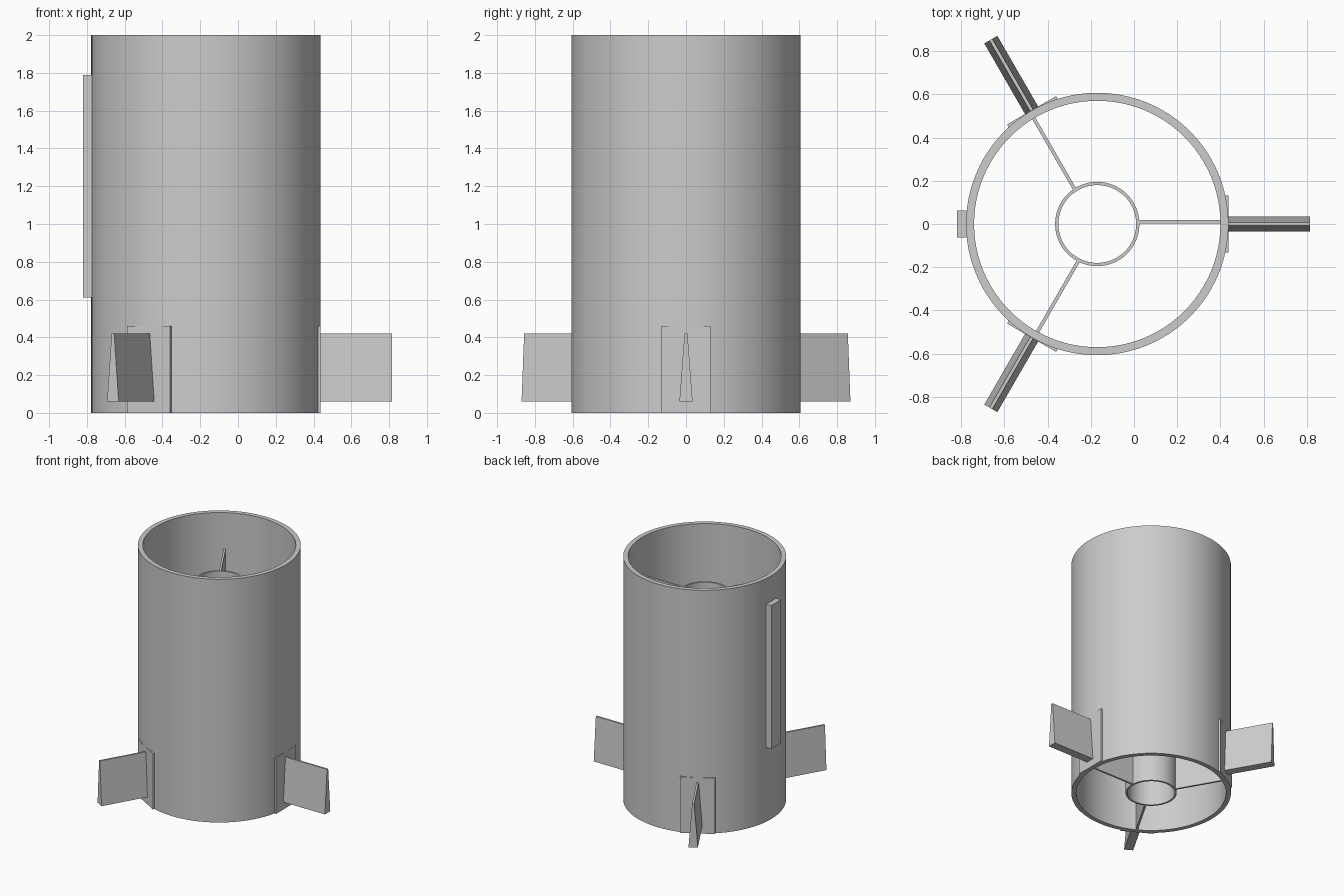
import bpy, bmesh, math
from mathutils import Matrix, Vector

cube = bpy.data.objects.get("Cube")
if cube:
    bpy.data.objects.remove(cube, do_unlink=True)

AXIS_X = -0.17          # tube axis
OUTER, INNER = 0.607, 0.570
HUB_OUT, HUB_IN = 0.195, 0.180
HUB_TOP = 1.70

grey = bpy.data.materials.new("light grey")
grey.use_nodes = True
grey.diffuse_color = (0.604, 0.604, 0.604, 1)
grey.node_tree.nodes["Principled BSDF"].inputs["Base Color"].default_value = (0.604, 0.604, 0.604, 1)


def finish(name, bm, angle=0.0, smooth=False):
    """Turn a bmesh into an object, rotated about the tube axis."""
    bmesh.ops.recalc_face_normals(bm, faces=bm.faces)
    bm.transform(Matrix.Translation((AXIS_X, 0, 0)) @ Matrix.Rotation(angle, 4, 'Z'))
    mesh = bpy.data.meshes.new(name)
    bm.to_mesh(mesh)
    bm.free()
    mesh.materials.append(grey)
    ob = bpy.data.objects.new(name, mesh)
    bpy.context.collection.objects.link(ob)
    if smooth:
        bpy.ops.object.select_all(action='DESELECT')
        ob.select_set(True)
        bpy.context.view_layer.objects.active = ob
        bpy.ops.object.shade_smooth_by_angle(angle=math.radians(30))
    return ob


def tube(name, r_out, r_in, z0, z1, steps=96):
    """Open pipe made by spinning a closed rectangular profile."""
    bm = bmesh.new()
    ring = [bm.verts.new(p) for p in ((r_in, 0, z0), (r_out, 0, z0), (r_out, 0, z1), (r_in, 0, z1))]
    edges = [bm.edges.new((ring[i], ring[(i + 1) % 4])) for i in range(4)]
    bmesh.ops.spin(bm, geom=ring + edges, cent=(0, 0, 0), axis=(0, 0, 1),
                   angle=math.tau, steps=steps, use_merge=True)
    bmesh.ops.remove_doubles(bm, verts=bm.verts, dist=1e-5)
    return finish(name, bm, smooth=True)


def block(name, r, y, z, angle=0.0, top_scale=1.0):
    """Box spanning (min, max) ranges; its top can be narrowed in y."""
    bm = bmesh.new()
    bmesh.ops.create_cube(bm, size=1)
    for v in bm.verts:
        top = v.co.z > 0
        k = top_scale if top else 1.0
        v.co = Vector((r[v.co.x > 0], y[v.co.y > 0] * k, z[top]))
    return finish(name, bm, angle)


# Body and inner hub, both open pipes
tube("outer_tube", OUTER, INNER, 0, 2)
tube("inner_tube", HUB_OUT, HUB_IN, 0, HUB_TOP, 64)

# Three sets of fin, mounting pad and inner web
for i in range(3):
    a = i * math.tau / 3
    block(f"fin_{i + 1}", (0.59, 0.985), (-0.035, 0.035), (0.06, 0.42), a, top_scale=0.22)
    block(f"fin_pad_{i + 1}", (0.585, 0.6075), (-0.131, 0.131), (0, 0.46), a)
    block(f"inner_web_{i + 1}", (0.188, 0.58), (0.002, 0.018), (0, HUB_TOP), a)

# Long flat rail on the side opposite the first fin
block("side_rail", (0.604, 0.65), (-0.063, 0.063), (0.61, 1.79), math.pi)
